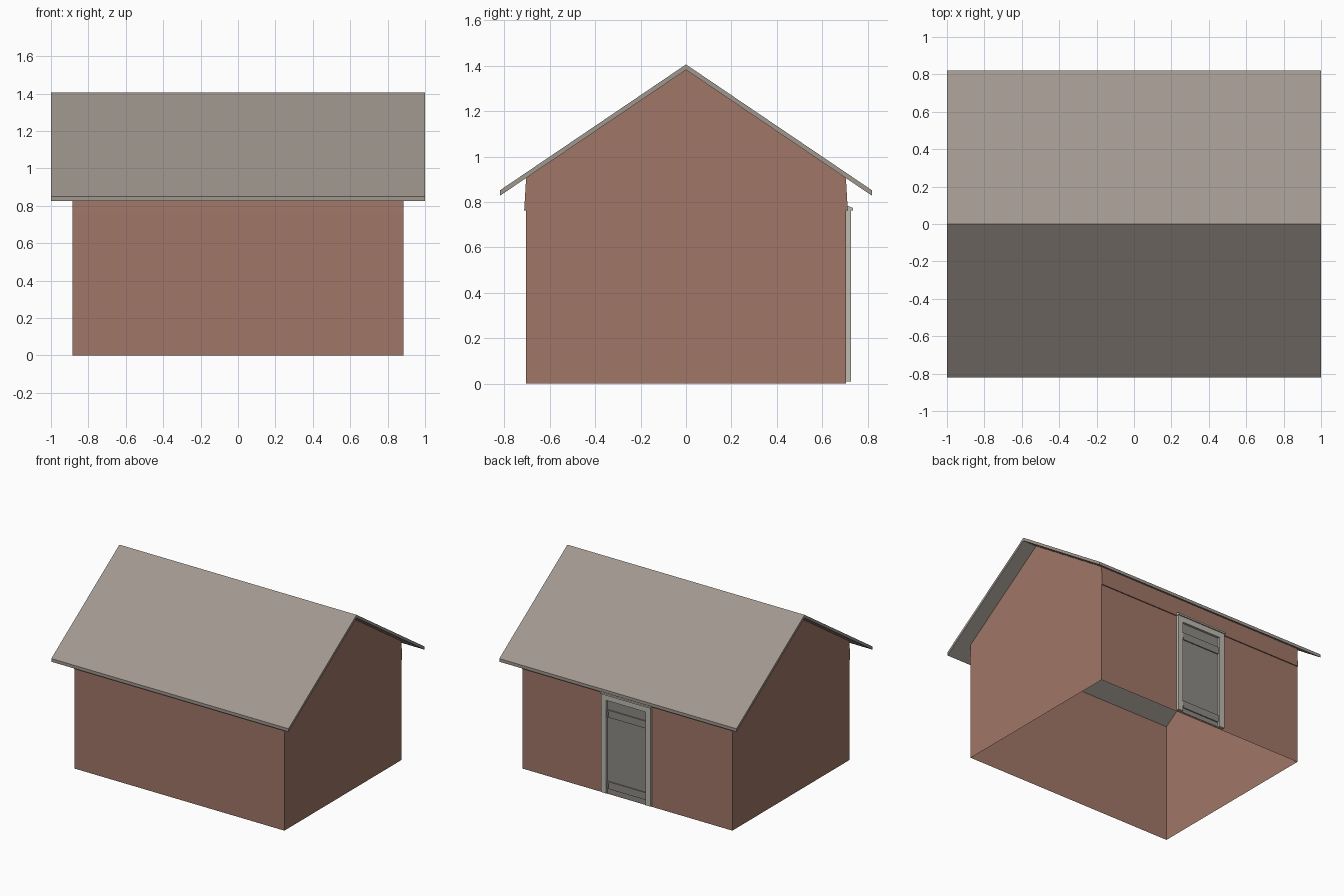
import bpy, bmesh

if "Cube" in bpy.data.objects:
    bpy.data.objects.remove(bpy.data.objects["Cube"])


def material(name, color):
    m = bpy.data.materials.new(name)
    m.diffuse_color = (*color, 1)
    m.use_nodes = True
    m.node_tree.nodes["Principled BSDF"].inputs["Base Color"].default_value = m.diffuse_color
    return m


BRICK = material("brick", (0.35, 0.18, 0.135))
ROOF = material("roof_grey", (0.35, 0.31, 0.275))
FRAME = material("pale_frame", (0.51, 0.49, 0.43))
DOOR = material("door_grey", (0.27, 0.255, 0.23))


def finish(name, bm, mat):
    mesh = bpy.data.meshes.new(name)
    bm.to_mesh(mesh)
    bm.free()
    mesh.materials.append(mat)
    obj = bpy.data.objects.new(name, mesh)
    bpy.context.collection.objects.link(obj)
    return obj


def extrude_profile(name, profile, half, mat, caps=True):
    """Sweep a closed (y, z) profile along x from -half to half."""
    bm = bmesh.new()
    rings = [[bm.verts.new((x, y, z)) for y, z in profile] for x in (-half, half)]
    n = len(profile)
    for i in range(n):
        j = (i + 1) % n
        bm.faces.new((rings[0][i], rings[0][j], rings[1][j], rings[1][i]))
    if caps:
        bm.faces.new(rings[0])
        bm.faces.new(rings[1])
    bmesh.ops.recalc_face_normals(bm, faces=bm.faces)
    return finish(name, bm, mat)


def box(name, x0, x1, y0, y1, z0, z1, mat):
    return extrude_at(name, [(y0, z0), (y1, z0), (y1, z1), (y0, z1)], x0, x1, mat)


def extrude_at(name, profile, x0, x1, mat):
    obj = extrude_profile(name, profile, (x1 - x0) / 2, mat)
    for v in obj.data.vertices:
        v.co.x += (x0 + x1) / 2
    return obj


W, D = 0.885, 0.705           # half width and half depth of the walls
EAVE, PEAK = 0.905, 1.382     # wall heights
SLOPE = (PEAK - EAVE) / D

# Hollow wall shell: two gables and two long walls, open below and above
bm = bmesh.new()
gable = [(-D, 0), (D, 0), (D, EAVE), (0, PEAK), (-D, EAVE)]
left = [bm.verts.new((-W, y, z)) for y, z in gable]
right = [bm.verts.new((W, y, z)) for y, z in gable]
bm.faces.new(left[::-1])
bm.faces.new(right)
bm.faces.new((left[0], right[0], right[4], left[4]))
bm.faces.new((right[1], left[1], left[2], right[2]))
finish("walls", bm, BRICK)

# Slightly flared brick course under each eave
for side, name in ((-1, "front_course"), (1, "back_course")):
    extrude_profile(name, [(side * D, 0.762), (side * (D + 0.008), 0.762),
                           (side * D, 0.895)], W, BRICK)

# Pitched roof as one thin folded slab
R = 0.82
low = PEAK - R * SLOPE
T = 0.024
extrude_profile("roof", [(-R, low), (0, PEAK), (R, low), (R, low + T),
                         (0, PEAK + T), (-R, low + T)], 1.0, ROOF)

# Door frame on the back wall
for side, name in ((-1, "door_post_right"), (1, "door_post_left")):
    xa, xb = sorted((side * 0.165, side * 0.207))
    box(name, xa, xb, 0.7, 0.726, 0.01, 0.765, FRAME)
box("door_lintel", -0.165, 0.165, 0.7, 0.726, 0.72, 0.765, FRAME)
extrude_profile("door_cap", [(0.7, 0.762), (0.735, 0.762), (0.735, 0.774),
                             (0.715, 0.782), (0.7, 0.782)], 0.212, FRAME)

# Door leaf with two battens and hinge knuckles
box("door_leaf", -0.165, 0.165, 0.7, 0.709, 0.01, 0.72, DOOR)
for name, z in (("lower", 0.045), ("upper", 0.59)):
    box(name + "_batten", -0.162, 0.162, 0.706, 0.717, z, z + 0.055, DOOR)
    box(name + "_hinge", 0.15, 0.165, 0.706, 0.722, z + 0.01, z + 0.045, DOOR)
